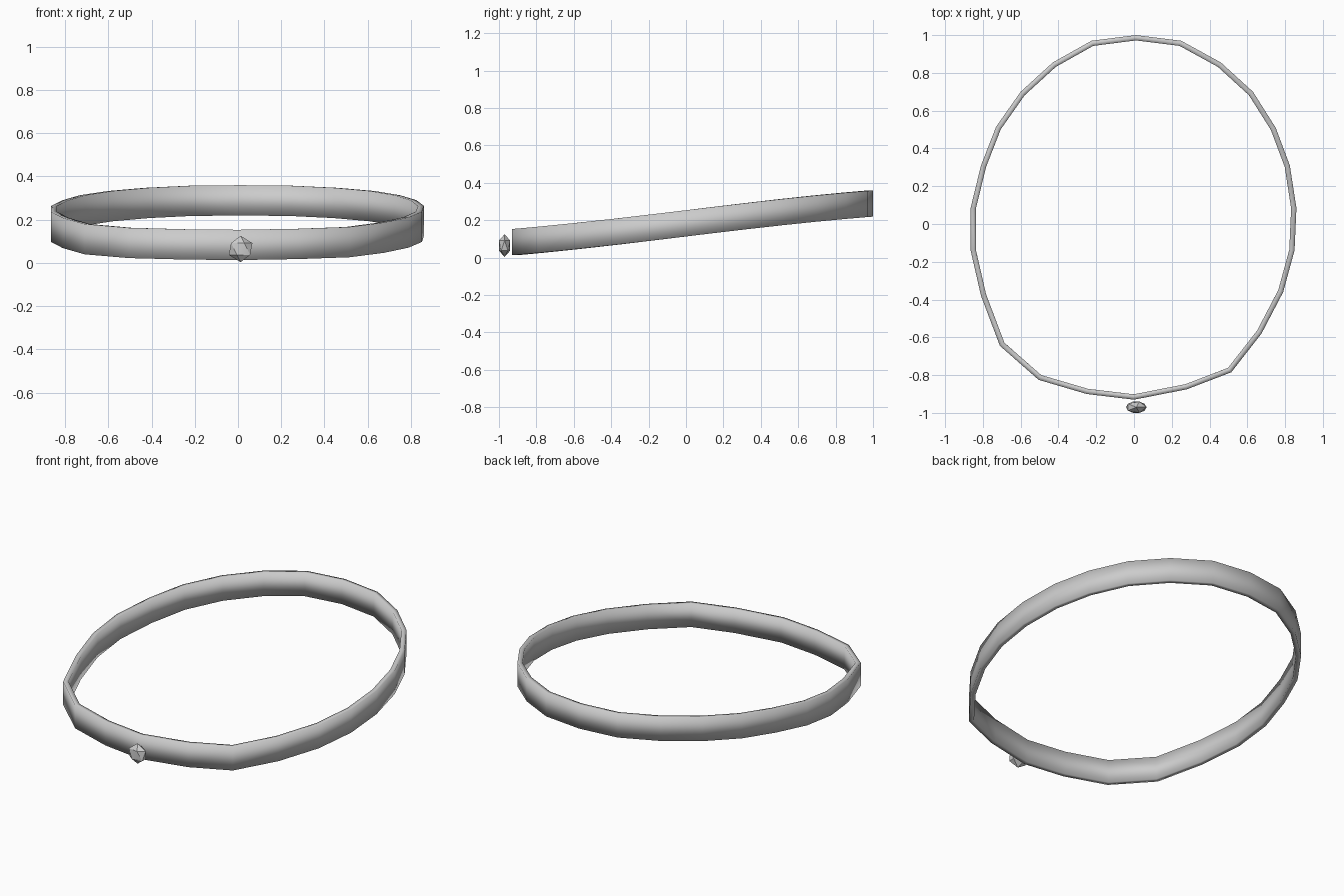
import bpy, bmesh, math

if "Cube" in bpy.data.objects:
    bpy.data.objects.remove(bpy.data.objects["Cube"])

metal = bpy.data.materials.new("grey metal")
metal.diffuse_color = (0.6, 0.6, 0.6, 1)
metal.use_nodes = True
metal.node_tree.nodes["Principled BSDF"].inputs["Base Color"].default_value = metal.diffuse_color


def finish(obj):
    obj.data.materials.append(metal)
    bpy.ops.object.select_all(action='DESELECT')
    obj.select_set(True)
    bpy.context.view_layer.objects.active = obj
    bpy.ops.object.shade_smooth_by_angle(angle=math.radians(30))


# Band outline, counter-clockwise from the front centre
outline = [(0.0, -0.93), (0.28, -0.875), (0.515, -0.785), (0.675, -0.58),
           (0.79, -0.36), (0.85, -0.14), (0.86, 0.085), (0.825, 0.31),
           (0.75, 0.51), (0.63, 0.70), (0.46, 0.855), (0.25, 0.97),
           (0.01, 1.0), (-0.225, 0.97), (-0.43, 0.855), (-0.60, 0.70),
           (-0.73, 0.515), (-0.81, 0.31), (-0.865, 0.085), (-0.865, -0.14),
           (-0.81, -0.38), (-0.71, -0.645), (-0.505, -0.825), (-0.25, -0.90)]
HEIGHT = 0.14


def base_z(y):
    # The band rises gently towards the back
    return 0.113 + 0.12 * y - 0.014 * y ** 3


# Circlet band: upright strip thickened inwards
bm = bmesh.new()
low = [bm.verts.new((x, y, base_z(y))) for x, y in outline]
high = [bm.verts.new((x, y, base_z(y) + HEIGHT)) for x, y in outline]
n = len(outline)
for i in range(n):
    j = (i + 1) % n
    bm.faces.new((low[i], low[j], high[j], high[i]))
mesh = bpy.data.meshes.new("band")
bm.to_mesh(mesh)
bm.free()
band = bpy.data.objects.new("band", mesh)
bpy.context.collection.objects.link(band)
wall = band.modifiers.new("thickness", 'SOLIDIFY')
wall.thickness = 0.028
wall.offset = -1
wall.use_even_offset = True
finish(band)

# Small flattened gem just in front of the band
bpy.ops.mesh.primitive_ico_sphere_add(subdivisions=1, radius=1,
                                      location=(0.012, -0.97, 0.064))
gem = bpy.context.object
gem.name = "gem"
gem.scale = (0.061, 0.035, 0.061)
bpy.ops.object.transform_apply(location=False, rotation=False, scale=True)
finish(gem)
